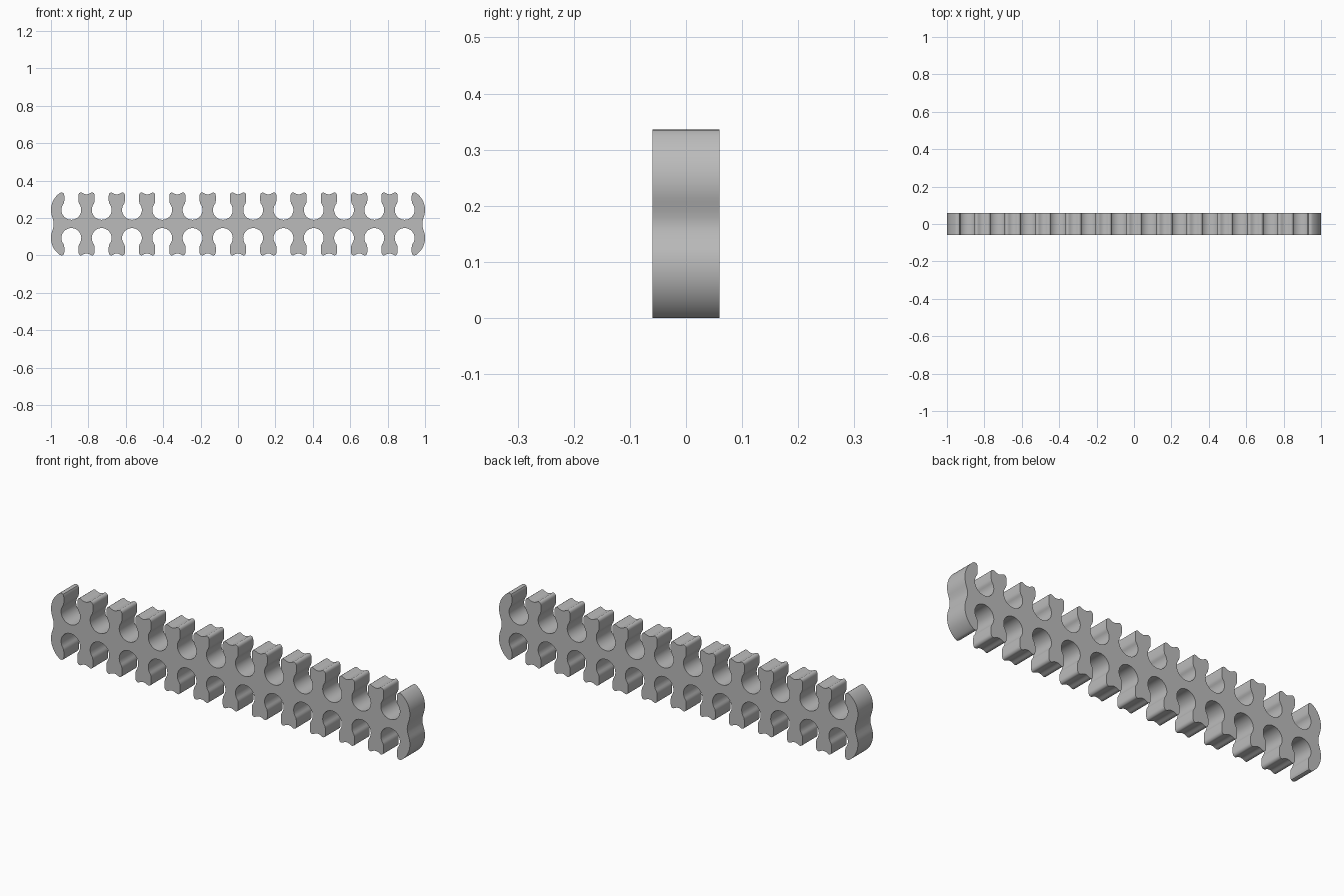
import bpy
import bmesh
from math import sin, cos, radians

cube = bpy.data.objects.get("Cube")
if cube:
    bpy.data.objects.remove(cube, do_unlink=True)

SLOTS = 12
PITCH = 0.162
MID = 0.1678          # height of the mirror line
HOLE_Z = 0.243
HOLE_R = 0.053
LOBE_R = 0.109
HALF_DEPTH = 0.06
FIRST = -PITCH * (SLOTS - 1) / 2


def arc(cx, cz, r, start, end, steps):
    angles = [radians(start + (end - start) * i / steps) for i in range(steps + 1)]
    return [(cx + r * cos(a), cz + r * sin(a)) for a in angles]


# Rounded lip at the slot mouth, as half width from the tooth centre and height
MOUTH = [(0.0418, 0.283), (0.0432, 0.291), (0.0432, 0.318), (0.0425, 0.325), (0.039, 0.332)]
CROWN = [(0.033, 0.3355), (0.027, 0.3355), (0.02, 0.332), (0.013, 0.3285), (0.006, 0.3265)]


def tooth(x):
    half = MOUTH + CROWN
    left = [(x - w, z) for w, z in half]
    right = [(x + w, z) for w, z in reversed(half)]
    return left + [(x, 0.326)] + right


def end_lobe():
    # Outer bulge from the waist up to the end lip and down into the first slot
    waist = [(-0.985, MID), (-0.986, 0.178), (-0.9885, 0.19)]
    bulge = arc(FIRST, HOLE_Z, LOBE_R, 200, 125, 16)
    tip = [(-0.948, 0.335), (-0.940, 0.3355)]
    lip = [(FIRST - PITCH / 2 + w, z) for w, z in reversed(MOUTH)]
    return waist + bulge + tip + lip


# Upper outline, left to right
left_end = end_lobe()
upper = list(left_end)
for i in range(SLOTS):
    x = FIRST + i * PITCH
    upper += arc(x, HOLE_Z, HOLE_R, 141, 399, 32)
    if i < SLOTS - 1:
        upper += tooth(x + PITCH / 2)
upper += [(-x, z) for x, z in reversed(left_end)]

# The lower outline mirrors the upper one
lower = [(x, 2 * MID - z) for x, z in reversed(upper[1:-1])]

bm = bmesh.new()
front = bm.faces.new([bm.verts.new((x, -HALF_DEPTH, z)) for x, z in upper + lower])
result = bmesh.ops.extrude_face_region(bm, geom=[front], use_keep_orig=True)
moved = [v for v in result["geom"] if isinstance(v, bmesh.types.BMVert)]
bmesh.ops.translate(bm, verts=moved, vec=(0, 2 * HALF_DEPTH, 0))
bmesh.ops.recalc_face_normals(bm, faces=bm.faces)
mesh = bpy.data.meshes.new("cable_comb")
bm.to_mesh(mesh)
bm.free()

# Plain grey plastic
grey = bpy.data.materials.new("grey_plastic")
grey.use_nodes = True
colour = (0.5, 0.5, 0.5, 1)
grey.diffuse_color = colour
grey.node_tree.nodes["Principled BSDF"].inputs["Base Color"].default_value = colour
mesh.materials.append(grey)

comb = bpy.data.objects.new("cable_comb", mesh)
bpy.context.collection.objects.link(comb)
bpy.ops.object.select_all(action="DESELECT")
comb.select_set(True)
bpy.context.view_layer.objects.active = comb
bpy.ops.object.shade_smooth_by_angle(angle=radians(35))
